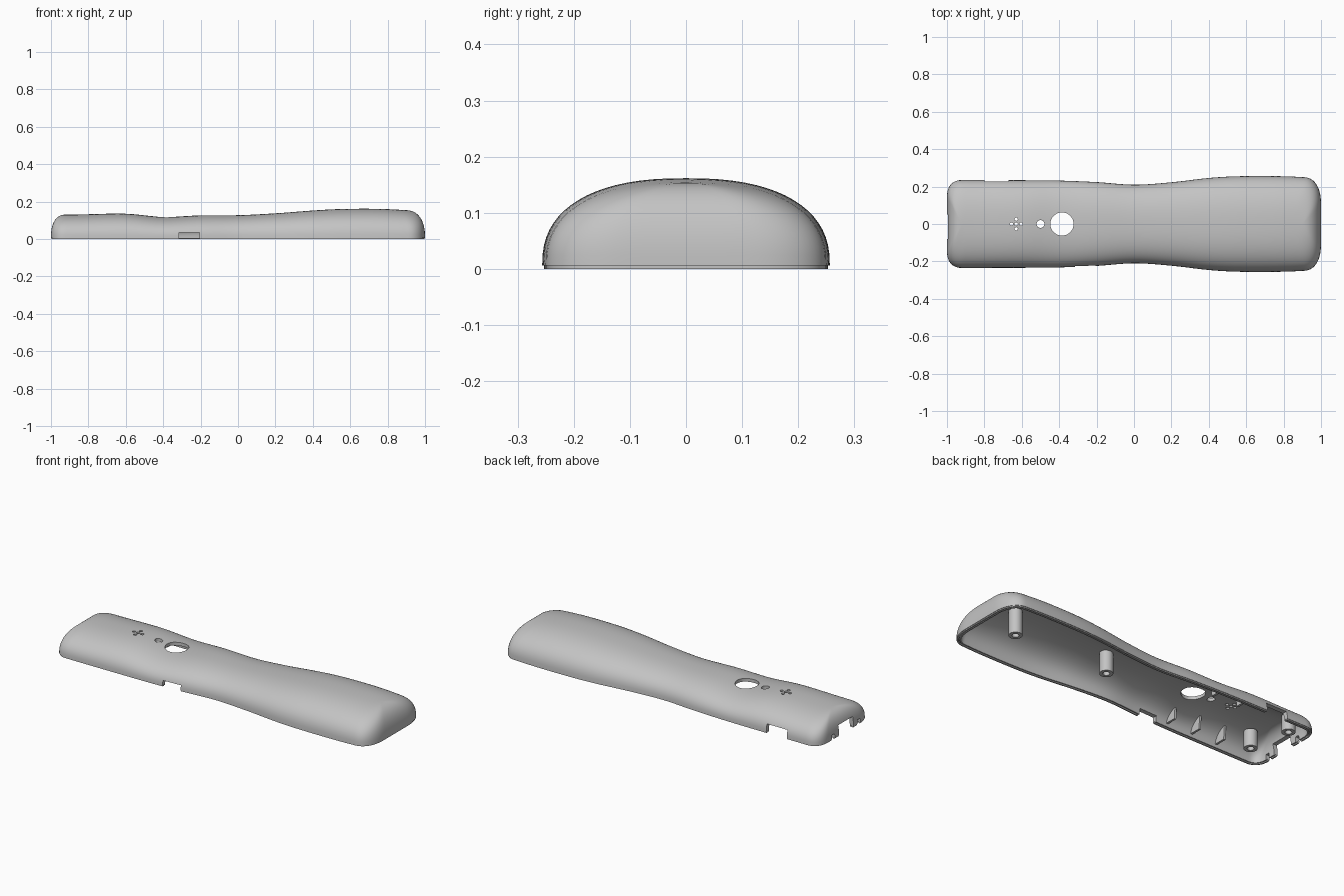
import bpy, bmesh, math
from mathutils import Matrix, Vector

cube = bpy.data.objects.get("Cube")
if cube:
    bpy.data.objects.remove(cube, do_unlink=True)

grey = bpy.data.materials.new("plain grey plastic")
grey.use_nodes = True
grey.diffuse_color = (0.55, 0.55, 0.55, 1)
grey.node_tree.nodes["Principled BSDF"].inputs["Base Color"].default_value = (0.55, 0.55, 0.55, 1)


def finish(name, bm, smooth=True):
    bmesh.ops.recalc_face_normals(bm, faces=bm.faces)
    mesh = bpy.data.meshes.new(name)
    bm.to_mesh(mesh)
    bm.free()
    mesh.materials.append(grey)
    obj = bpy.data.objects.new(name, mesh)
    bpy.context.collection.objects.link(obj)
    if smooth:
        shade(obj)
    return obj


def shade(obj):
    bpy.ops.object.select_all(action='DESELECT')
    obj.select_set(True)
    bpy.context.view_layer.objects.active = obj
    bpy.ops.object.shade_smooth_by_angle(angle=math.radians(32))


def smooth_curve(keys):
    """Cubic interpolation through (x, value) keys."""
    def slope(i):
        a, b = keys[max(i - 1, 0)], keys[min(i + 1, len(keys) - 1)]
        return (b[1] - a[1]) / (b[0] - a[0])

    def value(x):
        x = min(max(x, keys[0][0]), keys[-1][0])
        i = max(k for k in range(len(keys) - 1) if keys[k][0] <= x)
        (x0, v0), (x1, v1) = keys[i], keys[i + 1]
        d = x1 - x0
        t = (x - x0) / d
        return ((2*t**3 - 3*t*t + 1) * v0 + (t**3 - 2*t*t + t) * d * slope(i)
                + (3*t*t - 2*t**3) * v1 + (t**3 - t*t) * d * slope(i + 1))
    return value


height = smooth_curve([(-1, .13), (-.85, .131), (-.6, .135), (-.4, .118), (-.2, .126), (0, .127),
                       (.2, .137), (.4, .152), (.55, .16), (.75, .161), (.9, .154), (1, .148)])
width = smooth_curve([(-1, .235), (-.6, .234), (-.4, .232), (-.2, .224), (0, .21), (.2, .223),
                      (.4, .246), (.55, .255), (.8, .255), (1, .245)])


# Plan outline: straight ends, rounded corners, waisted sides
def corner(side, rx, ry):
    pts = [(side, (width(side) - ry) * k / 3) for k in range(3)]
    for k in range(13):
        a = math.pi / 2 * k / 12
        x = side * (1 - rx * (1 - max(math.cos(a), 0) ** .87))
        pts.append((x, width(x) - ry * (1 - math.sin(a) ** .87)))
    return pts


left, right = corner(-1, .08, .09), corner(1, .09, .14)
xa, xb = left[-1][0], right[-1][0]
sides = [(x, width(x)) for x in (xa + (xb - xa) * k / 50 for k in range(1, 50))]
half = left + sides + right[::-1]
outline = [Vector(p) for p in half + [(x, -y) for x, y in half[-2:0:-1]]]
count = len(outline)
normals = []
for i in range(count):
    d = (outline[(i + 1) % count] - outline[i - 1]).normalized()
    normals.append(Vector((-d.y, d.x)))


def dome_ring(inset, base, drop, phi):
    c = max(math.cos(phi), 0) ** (2 / 2.4) if phi < 1.57 else 0
    s = math.sin(phi) ** (2 / 2.4)
    ring = []
    for p, n in zip(outline, normals):
        q = p - n * inset
        x = q.x * (1 - (.09 + .01 * q.x) * (1 - c))
        ring.append((x, q.y * c, base + (height(x) - drop - base) * s))
    return ring


def flat_ring(inset, z):
    return [(p.x - n.x * inset, p.y - n.y * inset, z) for p, n in zip(outline, normals)]


# Hollow shell: outer dome, stepped rim, inner dome
angles = [math.pi / 2 * k / 18 for k in range(19)]
rings = [dome_ring(0, .006, 0, a) for a in reversed(angles)]
rings += [flat_ring(i, z) for i, z in [(.003, .006), (.003, 0), (.011, 0), (.011, .008), (.016, .008), (.016, .002)]]
rings += [dome_ring(.023, .002, .018, a) for a in angles]
bm = bmesh.new()
rows = [[bm.verts.new(co) for co in ring] for ring in rings]
for a, b in zip(rows, rows[1:]):
    for i in range(count):
        j = (i + 1) % count
        bm.faces.new((a[i], a[j], b[j], b[i]))
bmesh.ops.remove_doubles(bm, verts=bm.verts, dist=1e-5)
shell = finish("upper_shell", bm, smooth=False)

# Cutters for the openings
bm = bmesh.new()


def cut_box(x0, x1, y0, y1, top):
    size = Matrix.Diagonal((x1 - x0, y1 - y0, top + .05, 1))
    place = Matrix.Translation(((x0 + x1) / 2, (y0 + y1) / 2, (top - .05) / 2))
    bmesh.ops.create_cube(bm, size=1, matrix=place @ size)


def cut_hole(x, y, r, seg):
    bmesh.ops.create_cone(bm, cap_ends=True, segments=seg, radius1=r, radius2=r, depth=.2,
                          matrix=Matrix.Translation((x, y, .16)))


cut_hole(-.385, 0, .062, 48)
cut_hole(-.5, 0, .021, 24)
for dx, dy in [(0, 0), (1, 0), (-1, 0), (0, 1), (0, -1)]:
    cut_hole(-.63 + dx * .026, dy * .026, .009, 12)
cut_box(-.315, -.205, -.3, -.16, .034)
cut_box(-.80, -.67, .16, .3, .05)
cut_box(-1.1, -.94, -.08, .05, .062)
for y in (-.13, .1):
    cut_box(-1.1, -.95, y - .012, y + .012, .03)
cutter = finish("opening_cutter", bm, smooth=False)
cutter.hide_render = True

mod = shell.modifiers.new("openings", 'BOOLEAN')
mod.operation, mod.solver, mod.object = 'DIFFERENCE', 'EXACT', cutter
bpy.ops.object.select_all(action='DESELECT')
shell.select_set(True)
bpy.context.view_layer.objects.active = shell
bpy.ops.object.modifier_apply(modifier=mod.name)
bpy.data.objects.remove(cutter, do_unlink=True)
shade(shell)


# Screw posts with blind holes
def screw_post(name, x, y, top, r=.035, seg=28):
    bm = bmesh.new()
    profile = [(r, top), (r, .004), (r * .5, .004), (r * .5, .06)]
    loops = [[bm.verts.new((x + pr * math.cos(2 * math.pi * k / seg),
                            y + pr * math.sin(2 * math.pi * k / seg), z))
              for k in range(seg)] for pr, z in profile]
    for a, b in zip(loops, loops[1:]):
        for k in range(seg):
            j = (k + 1) % seg
            bm.faces.new((a[k], a[j], b[j], b[k]))
    bm.faces.new(loops[0])
    bm.faces.new(loops[-1])
    finish(name, bm)


screw_post("wide_end_post", .77, 0, .15)
screw_post("middle_post", .18, 0, .125)
screw_post("end_post_front", -.85, -.11, .1)
screw_post("end_post_back", -.89, .135, .095)

# Gusset ribs along both inner side walls
for label, side in (("front", -1), ("back", 1)):
    for k, x in enumerate((-.39, -.55, -.71)):
        if side > 0 and k == 2:
            continue
        bm = bmesh.new()
        section = [(.218, .02), (.145, .02), (.14, .1), (.185, .08)]
        face = bm.faces.new([bm.verts.new((x - .006, side * y, z)) for y, z in section])
        out = bmesh.ops.extrude_face_region(bm, geom=[face])
        moved = [v for v in out["geom"] if isinstance(v, bmesh.types.BMVert)]
        bmesh.ops.translate(bm, verts=moved, vec=(.012, 0, 0))
        finish(f"{label}_rib_{k + 1}", bm, smooth=False)
